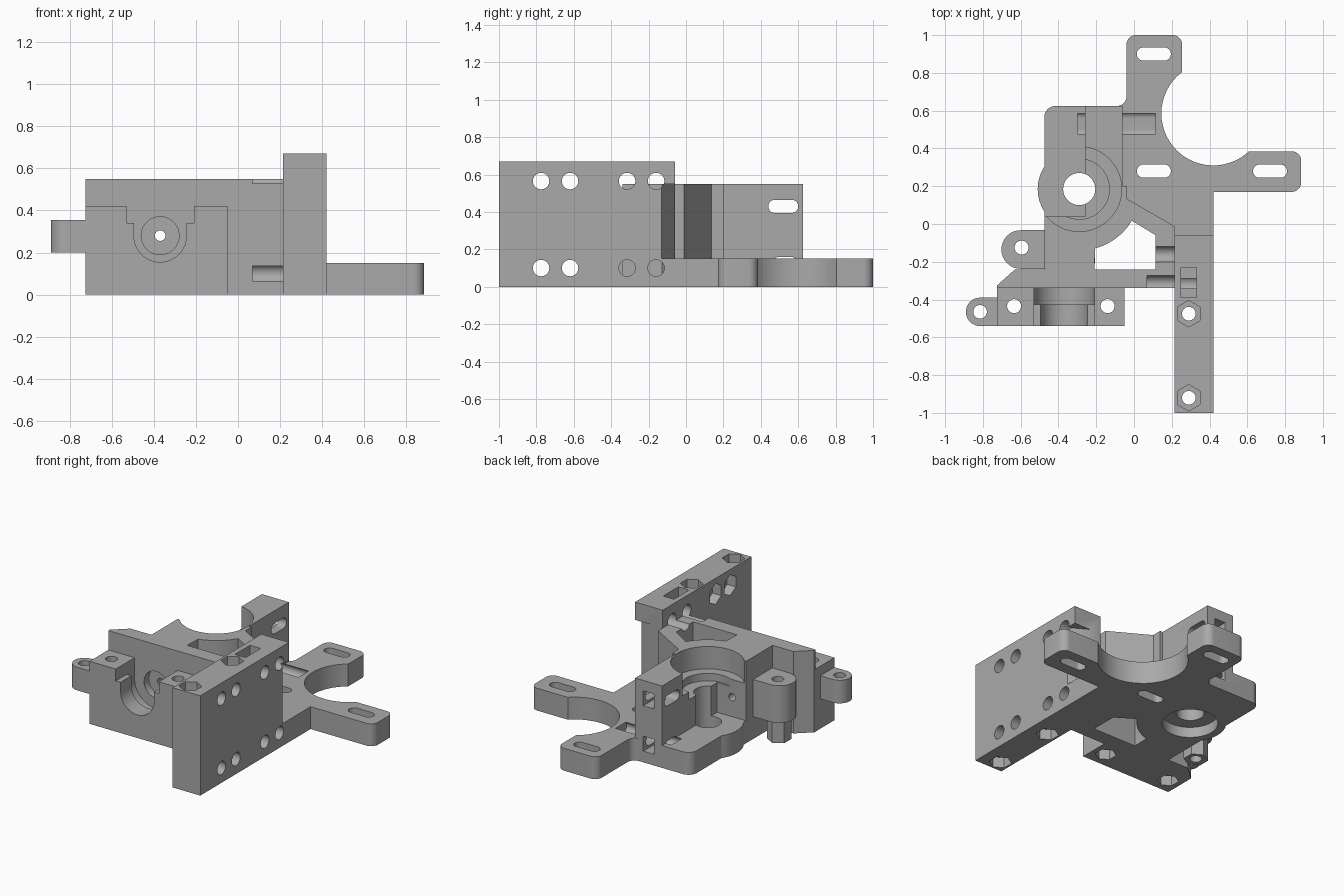
import bpy, bmesh
from math import sin, cos, pi, radians, tan
from mathutils import Vector

if "Cube" in bpy.data.objects:
    bpy.data.objects.remove(bpy.data.objects["Cube"])

grey = bpy.data.materials.new("plain grey")
grey.use_nodes = True
grey.diffuse_color = (0.4, 0.4, 0.4, 1)
grey.node_tree.nodes["Principled BSDF"].inputs["Base Color"].default_value = (0.4, 0.4, 0.4, 1)


def prism(name, pts, a, b, axis="z"):
    """Extrude a 2D outline from a to b along an axis."""
    place = {"z": lambda u, v, w: (u, v, w),
             "x": lambda u, v, w: (w, u, v),
             "y": lambda u, v, w: (u, w, v)}[axis]
    bm = bmesh.new()
    face = bm.faces.new([bm.verts.new(place(u, v, a)) for u, v in pts])
    new = bmesh.ops.extrude_face_region(bm, geom=[face])["geom"]
    shift = Vector(place(0, 0, b - a))
    bmesh.ops.translate(bm, vec=shift, verts=[g for g in new if isinstance(g, bmesh.types.BMVert)])
    bmesh.ops.recalc_face_normals(bm, faces=bm.faces)
    mesh = bpy.data.meshes.new(name)
    bm.to_mesh(mesh)
    bm.free()
    mesh.materials.append(grey)
    ob = bpy.data.objects.new(name, mesh)
    bpy.context.collection.objects.link(ob)
    return ob


def arc(x, y, r, start, end, n=24):
    steps = [radians(start + (end - start) * i / n) for i in range(n + 1)]
    return [(x + r * cos(t), y + r * sin(t)) for t in steps]


def circle(x, y, r, n=48):
    return arc(x, y, r, 0, 360, n)[:-1]


def hexagon(x, y, r):
    return arc(x, y, r, 30, 390, 6)[:-1]


def rect(x0, x1, y0, y1):
    return [(x0, y0), (x1, y0), (x1, y1), (x0, y1)]


def slot(x, y, half, r):
    return arc(x + half - r, y, r, -90, 90) + arc(x - half + r, y, r, 90, 270)


def rounded(corners):
    """Outline whose corners (x, y, radius) are filleted."""
    out = []
    for i, (x, y, r) in enumerate(corners):
        p = Vector((x, y))
        if not r:
            out.append((x, y))
            continue
        d0 = (Vector(corners[i - 1][:2]) - p).normalized()
        d1 = (Vector(corners[(i + 1) % len(corners)][:2]) - p).normalized()
        half = d0.angle(d1) / 2
        centre = p + (d0 + d1).normalized() * r / sin(half)
        s = p + d0 * r / tan(half) - centre
        e = p + d1 * r / tan(half) - centre
        turn = s.angle_signed(e)
        for k in range(9):
            t = -turn * k / 8
            out.append((centre.x + s.x * cos(t) - s.y * sin(t),
                        centre.y + s.x * sin(t) + s.y * cos(t)))
    return out


def boolean(parts, tool, op="DIFFERENCE"):
    tool.hide_render = True
    for part in parts:
        mod = part.modifiers.new("cut", "BOOLEAN")
        mod.operation, mod.solver, mod.object = op, "EXACT", tool
        bpy.context.view_layer.objects.active = part
        bpy.ops.object.modifier_apply(modifier=mod.name)
    bpy.data.objects.remove(tool)


def cut(parts, pts, a, b, axis="z"):
    boolean(parts, prism("cutter", pts, a, b, axis))


BX, BY = -0.29, 0.185      # bearing axis
MX, MY = 0.42, 0.585       # motor axis

# Base plate with the two motor arms and bearing boss
base = prism("motor_base", rounded([
    (-0.475, -0.24, 0), (0.215, -0.24, 0), (0.215, -0.06, 0), (0.42, -0.06, 0),
    (0.42, 0.17, 0), (0.885, 0.17, 0.05), (0.885, 0.385, 0.05), (0.3, 0.385, 0),
    (0.255, 0.5, 0), (0.255, 1, 0.05), (-0.04, 1, 0.05), (-0.04, 0.625, 0.05),
    (-0.475, 0.625, 0.06)]), 0, 0.15)
boolean([base], prism("boss", circle(BX, BY, 0.22), 0, 0.15), "UNION")
cut([base], circle(MX, MY, 0.275, 64), -0.1, 0.3)
for x, y in ((0.105, 0.9), (0.105, 0.28), (0.72, 0.28)):
    cut([base], slot(x, y, 0.09, 0.035), -0.1, 0.3)
window = [(-0.21, -0.3), (0.115, -0.3), (0.115, -0.06), (-0.01, 0.02)]
cut([base], window + arc(BX, BY, 0.325, -31, -75), -0.1, 0.3)

# Upper body: bearing housing, screw post and diagonal brace
body = prism("bearing_housing", [(-0.475, -0.24), (-0.21, -0.24)]
             + arc(BX, BY, 0.325, -75, -31)
             + [(0.115, -0.06), (0.115, -0.24), (0.215, -0.24), (0.215, -0.012),
                (-0.04, 0.135), (-0.04, 0.2), (-0.06, 0.2), (-0.06, 0.625),
                (-0.26, 0.625), (-0.26, 0.04), (-0.475, 0.04)], 0.15, 0.55)
cut([body], circle(BX, BY, 0.225), 0.4, 0.7)
cut([body], circle(BX, BY, 0.16), 0.35, 0.7)
cut([body, base], circle(BX, BY, 0.085), -0.1, 0.7)
cut([base], circle(BX, BY, 0.17), -0.1, 0.07)

# Tension screw slots and nut pockets in the post
cut([body], slot(0.52, 0.43, 0.08, 0.035), -0.4, 0.1, "x")
cut([body, base], slot(0.53, 0.125, 0.065, 0.035), -0.3, 0.115, "x")
for z in (0.43, 0.125):
    cut([body, base], rect(-0.2, -0.12, z - 0.05, z + 0.05), 0.5, 0.7, "y")

# Rear wall of the hot end mount
wall = prism("mount_wall", [(-0.725, -0.34), (0.215, -0.34), (0.215, -0.24),
                            (-0.63, -0.24), (-0.725, -0.325)], 0, 0.55)
cut([wall, body], circle(-0.37, 0.28, 0.025, 24), -0.4, 0.1, "y")
cut([wall], circle(-0.37, 0.28, 0.09), -0.4, -0.29, "y")

# Front block with the stepped open groove
block = prism("groove_mount", rect(-0.725, -0.05, -0.54, -0.34), 0, 0.42)
cut([block], circle(-0.37, 0.28, 0.125), -0.6, -0.3, "y")
cut([block], rect(-0.495, -0.245, 0.28, 0.6), -0.6, -0.3, "y")
cut([block], rect(-0.53, -0.21, 0.34, 0.6), -0.6, -0.3, "y")
cut([block], arc(-0.37, 0.28, 0.16, 180, 360) + [(-0.21, 0.6), (-0.53, 0.6)], -0.425, -0.3, "y")
for x in (-0.635, -0.14):
    cut([block], circle(x, -0.435, 0.037), -0.1, 0.6)
    cut([block], hexagon(x, -0.435, 0.065), -0.1, 0.09)

# Side ear
ear = prism("side_ear", arc(-0.815, -0.465, 0.075, 90, 270)
            + [(-0.725, -0.54), (-0.725, -0.39)], 0.2, 0.355)
cut([ear], circle(-0.815, -0.465, 0.036), 0, 0.6)

# Hinge lug and its lower sleeve
lug = prism("hinge_lug", arc(-0.6, -0.135, 0.102, 90, 270)
            + [(-0.475, -0.237), (-0.475, -0.033)], 0.15, 0.4)
sleeve = prism("hinge_sleeve", hexagon(-0.6, -0.13, 0.075), 0, 0.15)
cut([lug, sleeve], circle(-0.595, -0.125, 0.037), -0.1, 0.6)

# Carriage plate
plate = prism("carriage_plate", rect(0.215, 0.42, -1, -0.06), 0, 0.67)
cut([plate], [(0.1, 0.054), (0.5, -0.176), (0.5, 0.1)], 0.15, 0.55)
for y in (-0.92, -0.475):
    cut([plate], circle(0.29, y, 0.036), -0.1, 0.8)
    for low, high in ((-0.1, 0.07), (0.6, 0.8)):
        cut([plate], hexagon(0.29, y, 0.07), low, high)
cut([plate], rect(0.25, 0.33, -0.39, -0.23), 0.6, 0.8)
for z in (0.565, 0.1):
    for y in (-0.775, -0.62):
        cut([plate], circle(y, z, 0.044), 0.1, 0.5, "x")
        cut([plate], hexagon(y, z, 0.07), 0.1, 0.28, "x")
    for y in (-0.315, -0.16):
        cut([plate, wall, body, base], circle(y, z, 0.044), 0.07, 0.5, "x")

# Smooth the round surfaces, keep edges sharp
bpy.ops.object.select_all(action="DESELECT")
for ob in (base, body, wall, block, ear, lug, sleeve, plate):
    ob.select_set(True)
bpy.context.view_layer.objects.active = base
bpy.ops.object.shade_smooth_by_angle(angle=radians(30))
